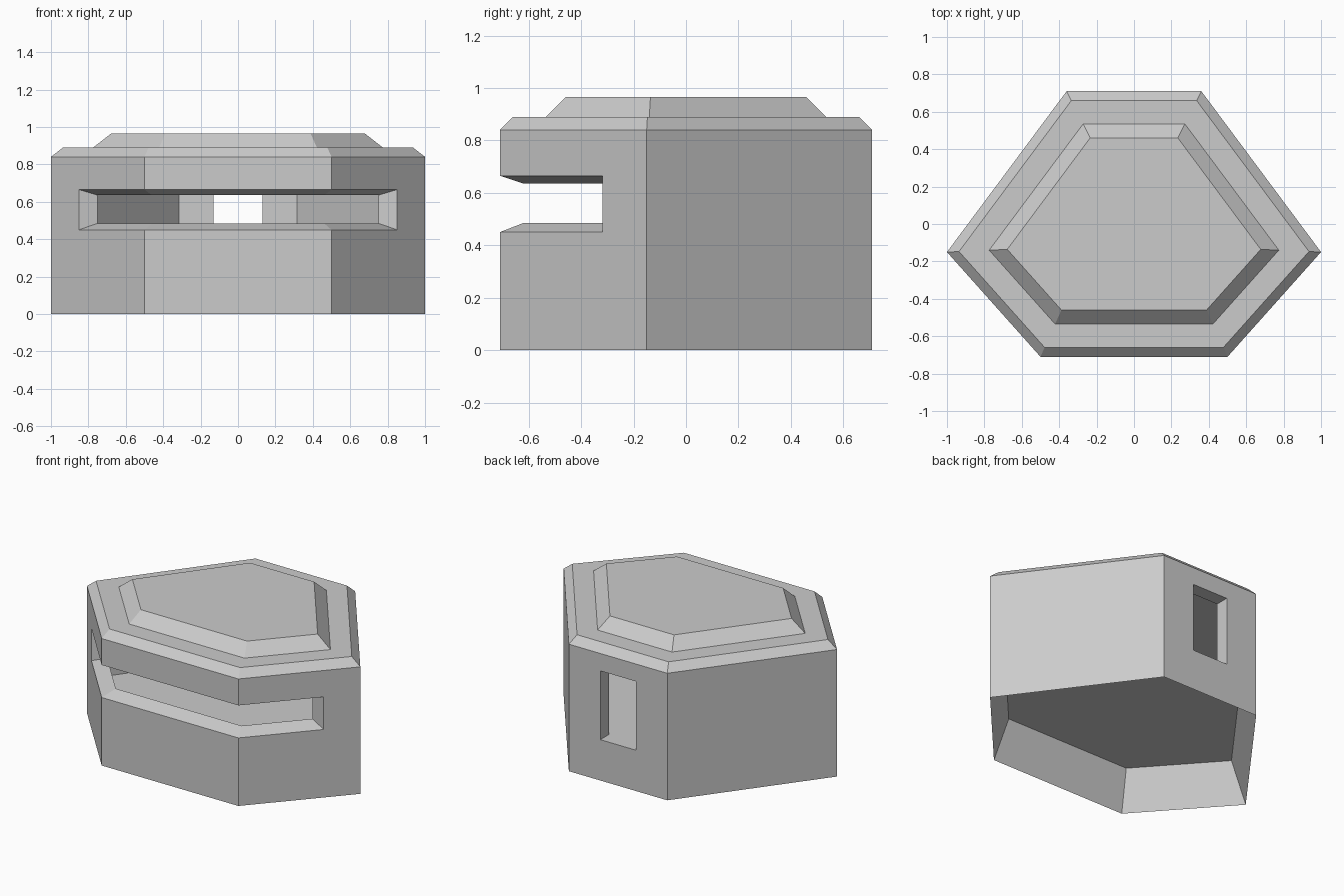
import bpy
import bmesh
from mathutils import Vector

cube = bpy.data.objects.get("Cube")
if cube:
    bpy.data.objects.remove(cube, do_unlink=True)

# Six-sided ground plan, counter-clockwise
PLAN = [Vector(p) for p in ((-0.5, -0.71), (0.5, -0.71), (1, -0.15),
                            (0.36, 0.71), (-0.36, 0.71), (-1, -0.15))]
WALL = 0.09
FLOOR, CEILING = 0.27, 0.80

concrete = bpy.data.materials.new("concrete_grey")
concrete.use_nodes = True
colour = (0.6, 0.6, 0.6, 1)
concrete.diffuse_color = colour
concrete.node_tree.nodes["Principled BSDF"].inputs["Base Color"].default_value = colour


def inset(d):
    """The ground plan moved inwards by d."""
    points = []
    for i, p in enumerate(PLAN):
        a = (p - PLAN[i - 1]).normalized()
        b = (PLAN[(i + 1) % len(PLAN)] - p).normalized()
        na, nb = Vector((-a.y, a.x)), Vector((-b.y, b.x))
        points.append(p + (na + nb) * d / (1 + na.dot(nb)))
    return points


def loft(name, rings):
    """Closed solid through a list of rings of 3D points."""
    bm = bmesh.new()
    loops = [[bm.verts.new(p) for p in ring] for ring in rings]
    for low, high in zip(loops, loops[1:]):
        for i in range(len(low)):
            bm.faces.new((low[i - 1], low[i], high[i], high[i - 1]))
    bm.faces.new(loops[0])
    bm.faces.new(loops[-1])
    bmesh.ops.recalc_face_normals(bm, faces=bm.faces)
    mesh = bpy.data.meshes.new(name)
    bm.to_mesh(mesh)
    bm.free()
    obj = bpy.data.objects.new(name, mesh)
    bpy.context.collection.objects.link(obj)
    return obj


def plan_loft(name, levels):
    return loft(name, [[(p.x, p.y, z) for p in inset(d)] for d, z in levels])


def cut(target, cutter):
    cutter.hide_render = True
    mod = target.modifiers.new(cutter.name, "BOOLEAN")
    mod.operation = "DIFFERENCE"
    mod.solver = "EXACT"
    mod.object = cutter
    bpy.context.view_layer.objects.active = target
    bpy.ops.object.modifier_apply(modifier=mod.name)
    bpy.data.objects.remove(cutter, do_unlink=True)


# Bunker shell: recessed underside, walls, bevelled eaves and raised roof
shell = plan_loft("bunker_shell", [(WALL, FLOOR - 0.01), (0, 0), (0, 0.84),
                                   (0.05, 0.89), (0.175, 0.89), (0.25, 0.965)])
shell.data.materials.append(concrete)

# Room inside
cut(shell, plan_loft("room_cutter", [(WALL, FLOOR), (WALL, CEILING)]))

# Firing slot wrapping the three front walls, narrowing inwards
inner = inset(WALL)


def on_side(corner, end, x):
    """Point at x on the line between two plan corners."""
    return corner.lerp(end, (x - corner.x) / (end.x - corner.x))


outer_path = [on_side(PLAN[1], PLAN[2], 0.85), PLAN[1]]
inner_path = [on_side(inner[1], inner[2], 0.75), inner[1]]
sections = []
for o, i in zip(outer_path, inner_path):
    section = []
    for t, levels in ((-0.2, (0.45, 0.665)), (1.05, (0.665, 0.45))):
        p = o.lerp(i, t)
        for z in levels:
            target = 0.485 if z < 0.5 else 0.635
            section.append(Vector((p.x, p.y, z + (target - z) * t)))
    sections.append(section)
mirrored = [[Vector((-p.x, p.y, p.z)) for p in s] for s in reversed(sections)]
cut(shell, loft("slot_cutter", sections + mirrored))

# Rear doorway, level with the floor
corners = ((-0.13, FLOOR), (0.13, FLOOR), (0.13, 0.725), (-0.13, 0.725))
cut(shell, loft("door_cutter", [[(x, y, z) for x, z in corners] for y in (0.55, 0.8)]))
